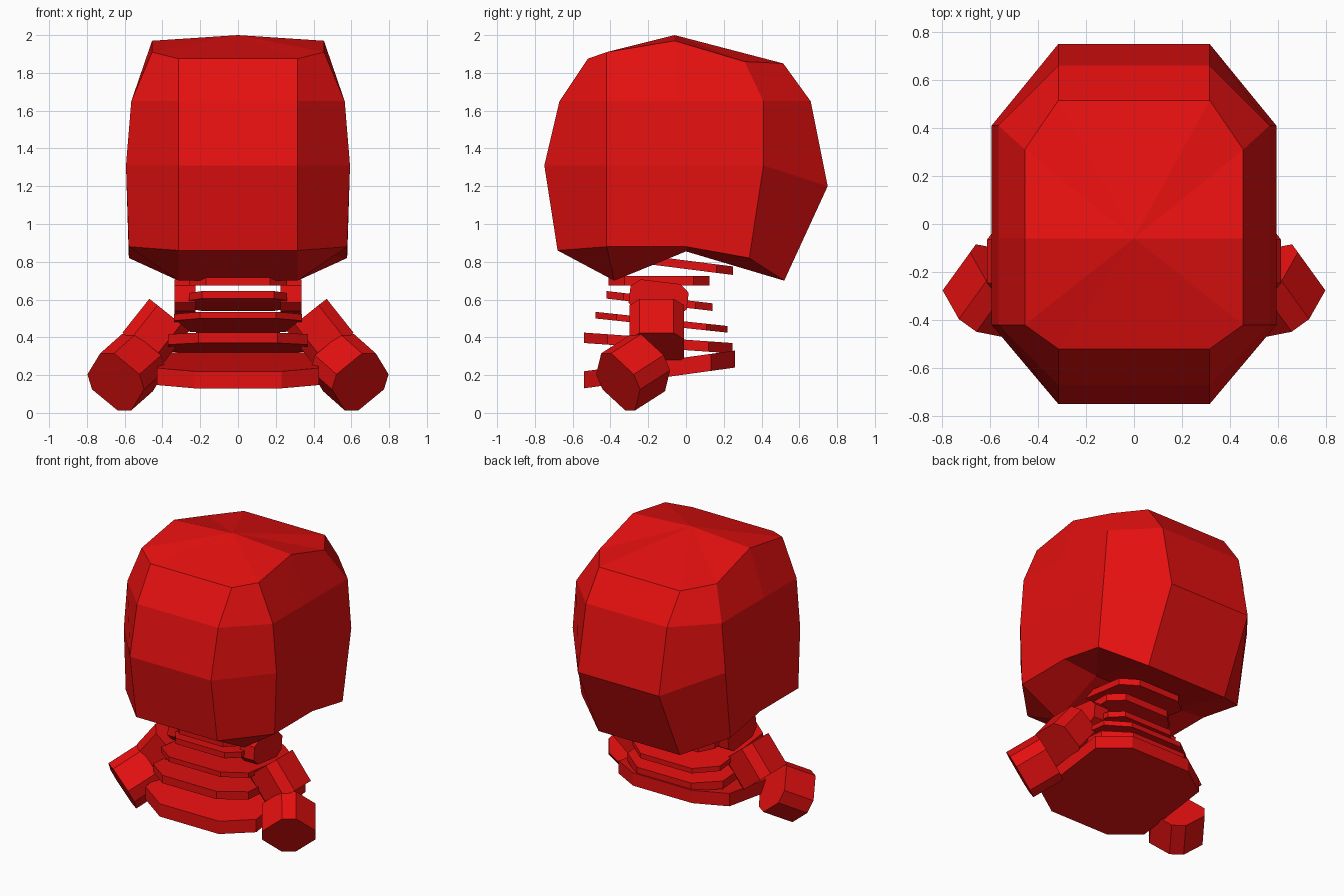
import bpy, bmesh
from mathutils import Vector

if "Cube" in bpy.data.objects:
    bpy.data.objects.remove(bpy.data.objects["Cube"])

red = bpy.data.materials.new("red")
red.diffuse_color = (0.78, 0.005, 0.005, 1)
red.use_nodes = True
red.node_tree.nodes["Principled BSDF"].inputs["Base Color"].default_value = red.diffuse_color


def make(name, verts, faces):
    mesh = bpy.data.meshes.new(name)
    bm = bmesh.new()
    vs = [bm.verts.new(v) for v in verts]
    for f in faces:
        bm.faces.new([vs[i] for i in f])
    bmesh.ops.recalc_face_normals(bm, faces=bm.faces)
    bm.to_mesh(mesh)
    bm.free()
    mesh.materials.append(red)
    ob = bpy.data.objects.new(name, mesh)
    bpy.context.collection.objects.link(ob)
    return ob


def prism(name, low, high):
    n = len(low)
    faces = [tuple(range(n)), tuple(range(n, 2 * n))]
    faces += [(i, (i + 1) % n, n + (i + 1) % n, n + i) for i in range(n)]
    return make(name, list(low) + list(high), faces)


def chamfered(a, b, ca, cb):
    """Outline of a rectangle with cut corners."""
    return [(-a + ca, -b), (a - ca, -b), (a, -b + cb), (a, b - cb),
            (a - ca, b), (-a + ca, b), (-a, b - cb), (-a, -b + cb)]


def slab(name, w, e, y0, y1, zf, zb, t):
    """Tilted eight-sided plate; zf and zb are its lower front and back heights."""
    ym, hy = (y0 + y1) / 2, (y1 - y0) / 2
    low = []
    for x, y in chamfered(w, hy, w - e, hy * 0.32):
        low.append(Vector((x, ym + y, zf + (zb - zf) * (y + hy) / (2 * hy))))
    prism(name, low, [p + Vector((0, 0, t)) for p in low])


def limb(name, centre, axis, u, size, length, outline):
    """Prism along an axis, built on both sides."""
    d = Vector(axis).normalized()
    u = Vector(u)
    u = (u - d * u.dot(d)).normalized()
    v = d.cross(u)
    c = Vector(centre)
    for side, s in (("right", 1), ("left", -1)):
        ends = []
        for k in (-length / 2, length / 2):
            pts = [c + d * k + u * a + v * b for a, b in outline]
            ends.append([Vector((p.x * s, p.y, p.z)) for p in pts])
        prism(f"{side}_{name}", *ends)


# Head: each level lists width, then (y, z) of front, side front, side middle, side back, back
levels = [
    (0.455, (-.52, 1.875), (-.42, 1.91), (-.06, 1.97), (.31, 1.86), (.515, 1.85)),
    (0.565, (-.67, 1.65), (-.42, 1.65), (-.06, 1.65), (.41, 1.65), (.66, 1.65)),
    (0.593, (-.75, 1.31), (-.42, 1.31), (-.03, 1.31), (.41, 1.31), (.75, 1.20)),
    (0.578, (-.68, 0.86), (-.42, 0.88), (0, 0.88), (.335, 0.82), (.52, 0.70)),
]
verts, faces = [], []
for w, *pts in levels:
    xs = (0.315, w, w, w, 0.315)
    half = [(x, y, z) for x, (y, z) in zip(xs, pts)]
    verts += half + [(-x, y, z) for x, y, z in reversed(half)]
for r in range(3):
    for i in range(10):
        j = (i + 1) % 10
        faces.append((r * 10 + i, r * 10 + j, r * 10 + 10 + j, r * 10 + 10 + i))
# crown fan
verts.append((0, -0.06, 2.0))
faces += [(i, (i + 1) % 10, 40) for i in range(10)]
# underside with chin ridge and neck hollow
verts += [(.315, -.38, .70), (.315, 0, .855), (-.315, -.38, .70), (-.315, 0, .855)]
F, S, M, B, K = 30, 31, 32, 34, 33
for f, s, m, k, b, c, n in ((30, 31, 32, 33, 34, 41, 42), (39, 38, 37, 36, 35, 43, 44)):
    faces += [(f, s, c), (s, m, n, c), (m, k, n), (k, b, n)]
faces += [(30, 41, 43, 39), (41, 42, 44, 43), (42, 34, 35, 44)]
make("head", verts, faces)

# Stacked body plates: half width, half front edge, y range, front z, back z, thickness
slab("base_plate", .43, .23, -.54, .26, .13, .24, .09)
slab("lower_plate", .37, .21, -.54, .245, .37, .315, .055)
slab("middle_plate", .34, .20, -.48, .22, .50, .425, .035)
slab("chest_plate", .26, .19, -.42, .14, .605, .54, .04)
slab("collar_plate", .26, .17, -.41, .125, .675, .675, .05)
slab("neck_plate", .26, .16, -.30, .25, .80, .73, .045)

# Arms
limb("shoulder", (.28, -.145, .61), (1, 0, 0), (0, 1, -.12), 0, .11,
     chamfered(.155, .085, .05, .04))
limb("upper_arm", (.435, -.155, .43), (.62, 0, -.78), (0, 1, 0), 0, .23,
     chamfered(.145, .135, .055, .055))

# Fists: cut-corner squares standing on a corner
q, h = 0.17, 0.045
diamond = [(q, -h), (q, h), (h, q), (-h, q), (-q, h), (-q, -h), (-h, -q), (h, -q)]
limb("fist", (.59, -.28, .215), (.52, -.72, -.46), (.81, .585, 0), 0, .22, diamond)
